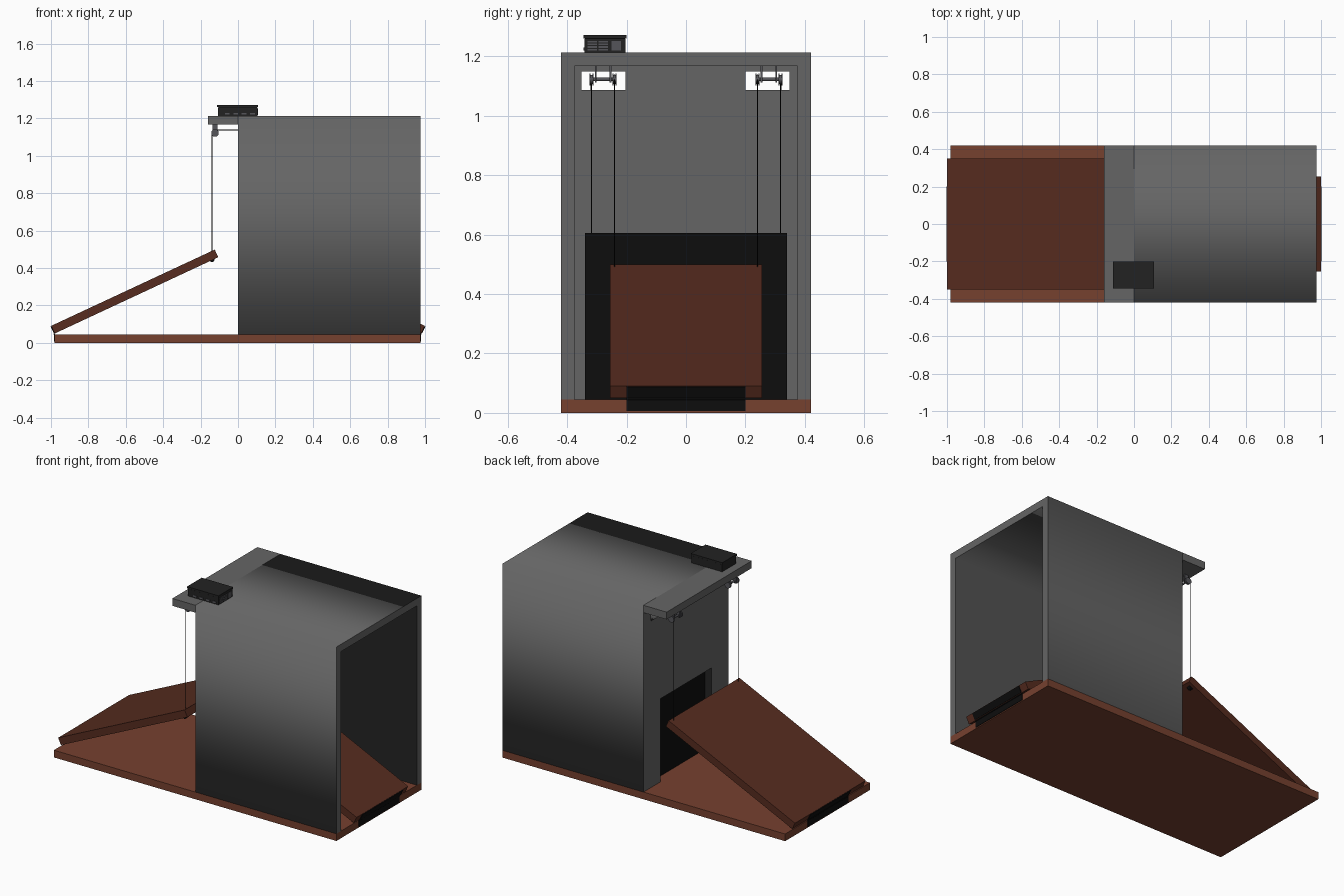
import bpy
from math import radians, sin, cos, pi
from mathutils import Vector

if "Cube" in bpy.data.objects:
    bpy.data.objects.remove(bpy.data.objects["Cube"])


def material(name, rgb):
    m = bpy.data.materials.new(name)
    m.diffuse_color = (*rgb, 1)
    m.use_nodes = True
    m.node_tree.nodes["Principled BSDF"].inputs["Base Color"].default_value = m.diffuse_color
    return m


GREY = material("painted_panel", (0.13, 0.13, 0.13))
METAL = material("dark_metal", (0.09, 0.09, 0.1))
BASE = material("base_wood", (0.18, 0.052, 0.028))
RAMP = material("ramp_wood", (0.095, 0.025, 0.014))
BLACK = material("black", (0.004, 0.004, 0.004))
CASE = material("case_plastic", (0.016, 0.016, 0.016))


def box(name, lo, hi, mat):
    lo, hi = Vector(lo), Vector(hi)
    bpy.ops.mesh.primitive_cube_add(size=1, location=(lo + hi) / 2)
    ob = bpy.context.object
    ob.name = name
    ob.scale = hi - lo
    ob.data.materials.append(mat)
    return ob


def rod(name, a, b, r, mat, sides=16):
    a, b = Vector(a), Vector(b)
    bpy.ops.mesh.primitive_cylinder_add(vertices=sides, radius=r, depth=(b - a).length, location=(a + b) / 2)
    ob = bpy.context.object
    ob.name = name
    ob.rotation_euler = (b - a).to_track_quat('Z', 'Y').to_euler()
    ob.data.materials.append(mat)
    bpy.ops.object.shade_smooth_by_angle()
    return ob


def profile(name, loops, x0, x1, mat):
    """Extrude closed (y, z) loops along x; inner loops become holes."""
    cu = bpy.data.curves.new(name, 'CURVE')
    cu.dimensions = '2D'
    cu.fill_mode = 'BOTH'
    cu.extrude = (x1 - x0) / 2
    for pts in loops:
        s = cu.splines.new('POLY')
        s.points.add(len(pts) - 1)
        for p, (y, z) in zip(s.points, pts):
            p.co = (y, z, 0, 1)
        s.use_cyclic_u = True
    ob = bpy.data.objects.new(name, cu)
    bpy.context.collection.objects.link(ob)
    ob.location.x = (x0 + x1) / 2
    ob.rotation_euler = (pi / 2, 0, pi / 2)
    cu.materials.append(mat)
    bpy.ops.object.select_all(action='DESELECT')
    ob.select_set(True)
    bpy.context.view_layer.objects.active = ob
    bpy.ops.object.convert(target='MESH')
    bpy.context.object.name = name


def rect(y0, y1, z0, z1):
    return [(y0, z0), (y1, z0), (y1, z1), (y0, z1)]


# base board and housing, open at the +x end
T, TOP, UNDER = 0.045, 1.213, 1.167
box("base_board", (-0.98, -0.42, 0), (0.975, 0.42, T), BASE)
profile("housing_shell", [[(-0.42, T), (-0.42, TOP), (0.42, TOP), (0.42, T),
                           (0.375, T), (0.375, UNDER), (-0.375, UNDER), (-0.375, T)]], 0, 0.975, GREY)
box("roof_overhang", (-0.16, -0.42, UNDER), (0, 0.42, TOP), GREY)

# dividing wall with doorway notch and two pulley windows
profile("dividing_wall", [[(-0.375, T), (-0.25, T), (-0.25, 0.565), (0.25, 0.565), (0.25, T), (0.375, T),
                           (0.375, UNDER), (-0.375, UNDER)],
                          rect(-0.352, -0.204, 1.087, 1.148), rect(0.2, 0.348, 1.087, 1.148)], 0, T, GREY)
box("sliding_door", (T, -0.34, T), (0.06, 0.34, 0.605), BLACK)

# ramps with hinges at both ends
ANG, LEN = radians(25), 0.965
for side, label, hw in ((-1, "outer", 0.35), (1, "inner", 0.255)):
    low = Vector((side * 0.98, 0, 0.05))
    along = Vector((-side * cos(ANG), 0, sin(ANG)))
    up = Vector((side * sin(ANG), 0, cos(ANG)))
    mid = low + along * LEN / 2 + up * T / 2
    ramp = box(label + "_ramp", (-LEN / 2, -hw, -T / 2), (LEN / 2, hw, T / 2), RAMP)
    ramp.location = mid
    ramp.rotation_euler.y = side * ANG
    leaf = box(label + "_hinge_ramp_leaf", (-0.003, -0.2, -0.02), (0.003, 0.2, 0.02), BLACK)
    leaf.location = low + up * T / 2 - along * 0.001
    leaf.rotation_euler.y = side * ANG
    end = -0.98 if side < 0 else 0.975
    box(label + "_hinge_base_leaf", (end - 0.003, -0.2, 0.006), (end + 0.003, 0.2, 0.043), BLACK)
    rod(label + "_hinge_pin", (end + side * 0.002, -0.2, 0.047), (end + side * 0.002, 0.2, 0.047), 0.004, BLACK)

    # lifting lines, eyelets and pulleys, one set each side of the wall
    rope_y = 0.32 if side < 0 else 0.24
    for s in (-1, 1):
        tag = label + ("_left" if s < 0 else "_right")
        cx, cz = side * 0.123, 1.122
        y0, y1 = s * 0.24, s * 0.318
        rod(tag + "_axle", (cx, y0, cz), (cx, y1, cz), 0.006, METAL)
        for y in (y0, y1):
            for d in (-0.005, 0.005):
                rod(tag + "_pulley_flange", (cx, y + d - 0.0015, cz), (cx, y + d + 0.0015, cz), 0.02, METAL, 24)
            rod(tag + "_pulley_hub", (cx, y - 0.005, cz), (cx, y + 0.005, cz), 0.015, METAL, 24)
        ym = (y0 + y1) / 2
        for y in (ym - 0.025, ym + 0.025):
            box(tag + "_bracket_arm", (cx - 0.013, y - 0.003, cz - 0.01), (cx + 0.013, y + 0.003, UNDER), METAL)
        rx = side * 0.139
        rod(tag + "_line", (rx, s * rope_y, 0.44), (rx, s * rope_y, cz), 0.0015, BLACK, 8)
        rod(tag + "_line_knot", (rx, s * rope_y - 0.012, 0.446), (rx, s * rope_y + 0.012, 0.446), 0.014, BLACK)
        if side > 0:
            rod(tag + "_door_line", (0.053, s * 0.318, 0.6), (0.104, s * 0.318, cz), 0.0015, BLACK, 8)
        else:
            rod(tag + "_cross_line", (cx, s * 0.24, cz + 0.016), (-cx, s * 0.24, cz + 0.016), 0.0015, BLACK, 8)

# control box on the roof
box("control_case", (-0.108, -0.342, TOP), (0.104, -0.203, 1.258), CASE)
box("control_lid", (-0.111, -0.345, 1.26), (0.107, -0.2, 1.272), CASE)
box("control_lid_seam", (-0.105, -0.339, 1.258), (0.101, -0.206, 1.26), BLACK)
for i in range(2):
    for j in range(4):
        y, z = -0.332 + i * 0.037, 1.219 + j * 0.009
        box("socket_slot", (0.103, y, z), (0.107, y + 0.032, z + 0.006), METAL)
box("network_socket", (0.103, -0.25, 1.219), (0.107, -0.218, 1.252), METAL)
for i in range(4):
    x = -0.07 + i * 0.045
    box("side_port", (x, -0.345, 1.22), (x + 0.025, -0.341, 1.23), METAL)
